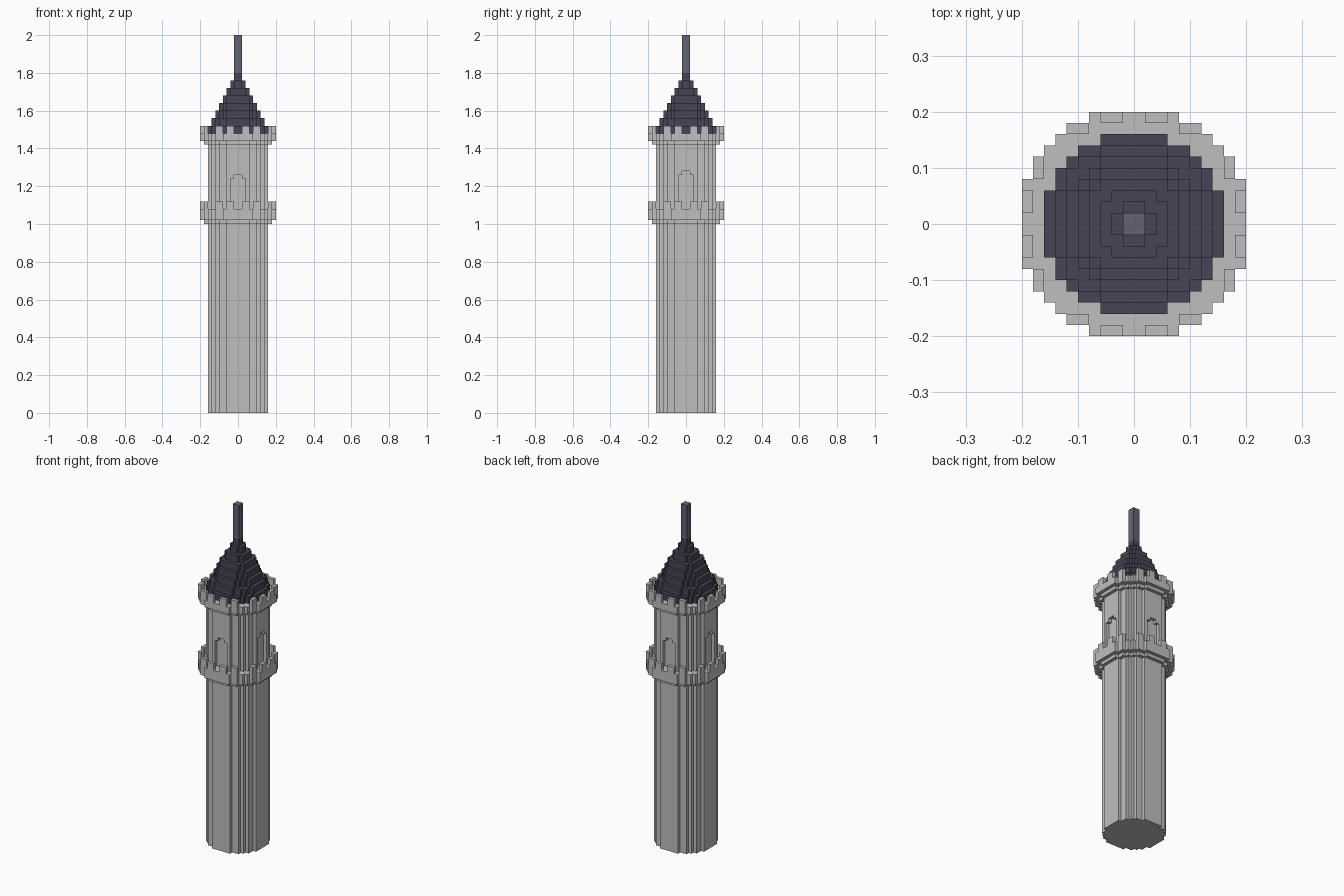
import bpy, bmesh, math
from mathutils import Matrix, Vector

if "Cube" in bpy.data.objects:
    bpy.data.objects.remove(bpy.data.objects["Cube"])

U = 0.02  # size of one block


def material(name, rgb):
    m = bpy.data.materials.new(name)
    m.use_nodes = True
    m.diffuse_color = (*rgb, 1)
    m.node_tree.nodes["Principled BSDF"].inputs["Base Color"].default_value = (*rgb, 1)
    return m


STONE = material("light stone", (0.52, 0.52, 0.52))
SLATE = material("dark slate", (0.063, 0.060, 0.090))
METAL = material("pole grey", (0.127, 0.125, 0.168))


def make(name, bm, mat):
    bmesh.ops.recalc_face_normals(bm, faces=bm.faces)
    mesh = bpy.data.meshes.new(name)
    bm.to_mesh(mesh)
    bm.free()
    mesh.materials.append(mat)
    ob = bpy.data.objects.new(name, mesh)
    bpy.context.collection.objects.link(ob)
    return ob


def prism(bm, points, offset):
    """Extrude a closed polygon along an offset."""
    f = bm.faces.new([bm.verts.new(Vector(p) * U) for p in points])
    new = bmesh.ops.extrude_face_region(bm, geom=[f], use_keep_orig=True)["geom"]
    verts = [v for v in new if isinstance(v, bmesh.types.BMVert)]
    bmesh.ops.translate(bm, verts=verts, vec=Vector(offset) * U)


def disc(bm, r, z0, z1):
    """Blocky round slab of radius r blocks, from z0 to z1."""
    limit = r * r + (3 if r >= 4 else 0)
    width = [max(i for i in range(1, r + 1)
                 if (i - .5) ** 2 + (j - .5) ** 2 <= limit) for j in range(1, r + 1)]
    quarter = [(r, 0)]
    for j in range(1, r):
        if width[j] != width[j - 1]:
            quarter += [(width[j - 1], j), (width[j], j)]
    quarter.append((width[-1], r))
    pts = []
    for k in range(4):
        for x, y in quarter:
            for _ in range(k):
                x, y = -y, x
            pts.append((x, y, z0))
    prism(bm, pts, (0, 0, z1 - z0))


def box(bm, x0, x1, y0, y1, z0, z1):
    prism(bm, [(x0, y0, z0), (x1, y0, z0), (x1, y1, z0), (x0, y1, z0)], (0, 0, z1 - z0))


# Tower shaft with a shallow arched recess on each side
bm = bmesh.new()
disc(bm, 8, 0, 72)
shaft = make("tower_shaft", bm, STONE)
for k in range(4):
    top = 63 + k % 2  # side arches stand one block taller
    bm = bmesh.new()
    arch = [(-2, 54), (2, 54), (2, top - 1), (1, top - 1), (1, top),
            (-1, top), (-1, top - 1), (-2, top - 1)]
    prism(bm, [(x, -9, z) for x, z in arch], (0, 2, 0))
    bm.transform(Matrix.Rotation(k * math.pi / 2, 4, 'Z'))
    cutter = make("window_cutter", bm, STONE)
    cutter.hide_render = True
    mod = shaft.modifiers.new("window", 'BOOLEAN')
    mod.operation = 'DIFFERENCE'
    mod.solver = 'EXACT'
    mod.object = cutter
    bpy.context.view_layer.objects.active = shaft
    bpy.ops.object.modifier_apply(modifier=mod.name)
    bpy.data.objects.remove(cutter)

# Two galleries: narrow corbel, wide deck and a ring of merlons
for name, base, deck in (("lower", 50, 54), ("upper", 71, 74)):
    bm = bmesh.new()
    disc(bm, 9, base, base + 1)
    disc(bm, 10, base + 1, deck)
    make(name + "_gallery", bm, STONE)
    bm = bmesh.new()
    for s in (-1, 1):
        for t in (-1, 1):
            for a, b, c, d in ((1, 3, 9, 10), (4, 6, 8, 9)):
                box(bm, s * a, s * b, t * c, t * d, deck, deck + 2)
                box(bm, s * c, s * d, t * a, t * b, deck, deck + 2)
    make(name + "_merlons", bm, STONE)

# Stepped spire roof
bm = bmesh.new()
for r in range(8, 0, -1):
    z = 74 + 2 * (8 - r)
    disc(bm, r, z, z + 2)
make("spire_roof", bm, SLATE)

# Pole on the tip
bm = bmesh.new()
box(bm, -1, 1, -1, 1, 90, 100)
make("spire_pole", bm, METAL)
